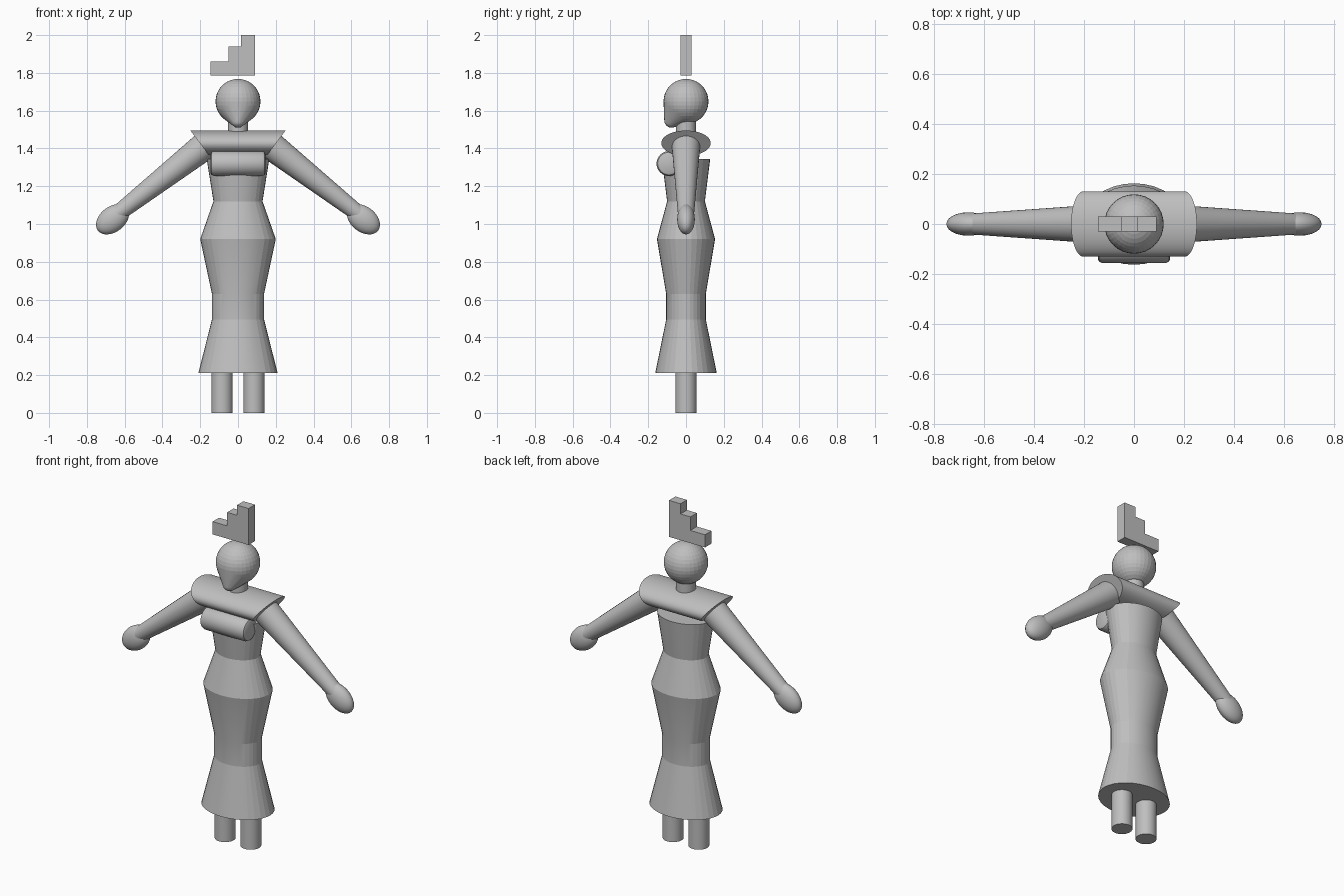
import bpy, bmesh, math
from mathutils import Vector, Matrix

if "Cube" in bpy.data.objects:
    bpy.data.objects.remove(bpy.data.objects["Cube"])

grey = bpy.data.materials.new("plain_grey")
grey.diffuse_color = (0.52, 0.52, 0.52, 1)
grey.use_nodes = True
grey.node_tree.nodes["Principled BSDF"].inputs["Base Color"].default_value = grey.diffuse_color


def finish(bm, name, smooth=True, angle=35):
    bmesh.ops.recalc_face_normals(bm, faces=bm.faces)
    me = bpy.data.meshes.new(name)
    bm.to_mesh(me)
    bm.free()
    me.materials.append(grey)
    ob = bpy.data.objects.new(name, me)
    bpy.context.collection.objects.link(ob)
    bpy.ops.object.select_all(action='DESELECT')
    ob.select_set(True)
    bpy.context.view_layer.objects.active = ob
    if smooth:
        bpy.ops.object.shade_smooth_by_angle(angle=math.radians(angle))
    return ob


def loft(name, rings, sides=32, smooth=True, angle=35):
    """Capped skin through rings, each given as a function of the angle."""
    bm = bmesh.new()
    loops = [[bm.verts.new(r(2 * math.pi * i / sides)) for i in range(sides)] for r in rings]
    for a, b in zip(loops, loops[1:]):
        for i in range(sides):
            j = (i + 1) % sides
            bm.faces.new((a[i], a[j], b[j], b[i]))
    bm.faces.new(loops[0])
    bm.faces.new(loops[-1])
    return finish(bm, name, smooth, angle)


def flat_ring(rx, ry, z, x=0):
    return lambda t: (x + rx * math.cos(t), ry * math.sin(t), z)


def tube_between(name, p, q, r0, r1):
    p, q = Vector(p), Vector(q)
    d = (q - p).normalized()
    u = Vector((0, 1, 0))
    v = d.cross(u)
    ring = lambda c, r: (lambda t: c + r * (u * math.cos(t) + v * math.sin(t)))
    return loft(name, [ring(p, r0), ring(q, r1)])


# Gown: flared hem, narrow knees, wide hips, waist and bodice
profile = [(0.21, 0.163, 0.21), (0.138, 0.105, 0.495), (0.138, 0.105, 0.63),
           (0.2, 0.154, 0.92), (0.13, 0.1, 1.12), (0.166, 0.128, 1.345)]
loft("gown", [flat_ring(*p) for p in profile], smooth=True, angle=10)

# Neck
loft("neck", [flat_ring(0.053, 0.053, 1.42), flat_ring(0.053, 0.053, 1.6)])

# Shoulder wrap: flattened roll with slanted ends
def wrap_end(side):
    return lambda t: (side * (0.202 + 0.05 * math.sin(t)),
                      0.131 * math.cos(t), 1.428 + 0.067 * math.sin(t))
loft("shoulder_wrap", [wrap_end(-1), wrap_end(1)], sides=48)

# Chest roll with softened rims
def roll_ring(x, r):
    return lambda t: (x, -0.09 + r * math.cos(t), 1.32 + r * math.sin(t))
loft("chest_roll", [roll_ring(x, r) for x, r in
                    [(-0.145, 0.05), (-0.14, 0.06), (-0.128, 0.066),
                     (0.128, 0.066), (0.14, 0.06), (0.145, 0.05)]])

# Head: sphere drawn down to a forward chin
bm = bmesh.new()
bmesh.ops.create_uvsphere(bm, u_segments=32, v_segments=18, radius=0.119,
                          matrix=Matrix.Translation((0, 0, 1.649)))
bmesh.ops.create_uvsphere(bm, u_segments=20, v_segments=12, radius=0.038,
                          matrix=Matrix.Translation((0, -0.077, 1.548)))
hull = bmesh.ops.convex_hull(bm, input=bm.verts)
bmesh.ops.delete(bm, geom=[v for v in hull["geom_interior"] if isinstance(v, bmesh.types.BMVert)],
                 context='VERTS')
finish(bm, "head", angle=60)

# Stepped ornament above the head
bm = bmesh.new()
outline = [(-0.145, 1.785), (0.09, 1.785), (0.09, 2.0), (0.015, 2.0),
           (0.015, 1.94), (-0.05, 1.94), (-0.05, 1.86), (-0.145, 1.86)]
face = bm.faces.new([bm.verts.new((x, -0.03, z)) for x, z in outline])
ext = bmesh.ops.extrude_face_region(bm, geom=[face])
bmesh.ops.translate(bm, vec=(0, 0.06, 0),
                    verts=[v for v in ext["geom"] if isinstance(v, bmesh.types.BMVert)])
finish(bm, "stepped_ornament", smooth=False)

# Paired limbs
for side, label in ((-1, "right"), (1, "left")):
    loft(label + "_leg", [flat_ring(0.056, 0.056, 0, side * 0.084),
                          flat_ring(0.056, 0.056, 0.25, side * 0.084)])
    tube_between(label + "_arm", (side * 0.17, 0, 1.418), (side * 0.65, 0, 1.045), 0.076, 0.042)
    bm = bmesh.new()
    bmesh.ops.create_uvsphere(
        bm, u_segments=24, v_segments=16, radius=1,
        matrix=Matrix.Translation((side * 0.664, 0, 1.025))
        @ Matrix.Rotation(side * math.radians(38), 4, 'Y')
        @ Matrix.Diagonal((0.098, 0.047, 0.067, 1)))
    finish(bm, label + "_hand", angle=60)
